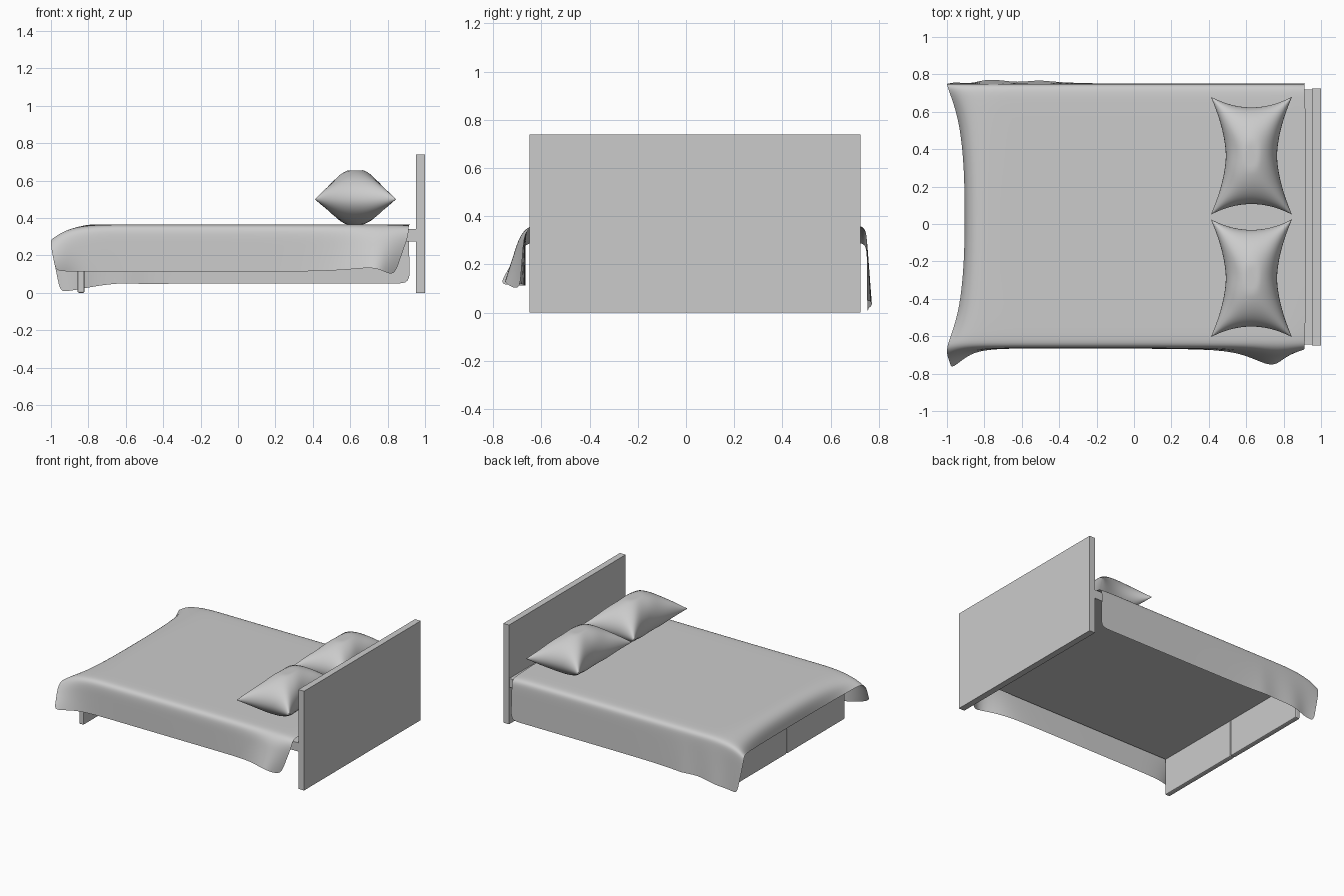
import bpy, bmesh, math
from mathutils import Vector

if "Cube" in bpy.data.objects:
    bpy.data.objects.remove(bpy.data.objects["Cube"])


def finish(name, bm, smooth=True):
    me = bpy.data.meshes.new(name)
    bm.to_mesh(me)
    bm.free()
    ob = bpy.data.objects.new(name, me)
    bpy.context.collection.objects.link(ob)
    for p in me.polygons:
        p.use_smooth = smooth
    return ob


def box(name, x, y, z, bevel=0):
    bm = bmesh.new()
    bmesh.ops.create_cube(bm, size=1)
    for v in bm.verts:
        v.co = [r[0] + (c + 0.5) * (r[1] - r[0]) for c, r in zip(v.co, (x, y, z))]
    ob = finish(name, bm, False)
    if bevel:
        m = ob.modifiers.new("bevel", 'BEVEL')
        m.width, m.segments = bevel, 2
    return ob


def add_grid(bm, rows, flip=False):
    vs = [[bm.verts.new(p) for p in r] for r in rows]
    for a, b in zip(vs, vs[1:]):
        for i in range(len(a) - 1):
            f = [a[i], b[i], b[i + 1], a[i + 1]]
            bm.faces.new(f[::-1] if flip else f)


# headboard, platform and the two foot panels
box("headboard", (0.953, 1.0), (-0.65, 0.725), (0, 0.74))
box("bed_platform", (-0.82, 0.953), (-0.645, 0.72), (0.275, 0.34))
box("foot_panel_front", (-0.858, -0.82), (-0.65, 0.033), (0, 0.3), 0.008)
box("foot_panel_back", (-0.858, -0.82), (0.038, 0.722), (0, 0.3), 0.008)

# blanket: per station the top line (mid x, edge x, mid z, edge z) and both hems
top = [(.92, .912, .365, .36), (.84, .84, .366, .366), (.74, .74, .366, .366),
       (.6, .6, .366, .366), (.3, .3, .366, .366), (-.4, -.4, .366, .366),
       (-.5, -.5, .366, .366), (-.62, -.62, .366, .366), (-.75, -.75, .366, .366),
       (-.84, -.87, .364, .353), (-.897, -.95, .32, .33), (-.905, -1.0, .23, .3)]
front_hem = [(.835, -.69, .09), (.78, -.74, .115), (.72, -.765, .14), (.57, -.68, .12),
             (.3, -.666, .112), (-.4, -.666, .112), (-.5, -.666, .112),
             (-.62, -.666, .112), (-.75, -.668, .112), (-.86, -.685, .113),
             (-.93, -.735, .115), (-.975, -.772, .12)]
back_hem = [(.92, .75, .05), (.84, .75, .05), (.74, .75, .05), (.6, .75, .05),
            (.3, .75, .05), (-.4, .75, .05), (-.5, .775, .045), (-.62, .752, .055),
            (-.77, .78, .035), (-.85, .755, .018), (-.91, .752, .01), (-.95, .758, .003)]
rows = []
for (xm, xe, zm, ze), f, b in zip(top, front_hem, back_hem):
    f, b = Vector(f), Vector(b)
    fe = Vector((xe, -.665 + .3 * (f.y + .665), ze - .05))
    be = Vector((xe, .75, ze - .05))
    row = [f, f.lerp(fe, .35), f.lerp(fe, .7), fe]
    for y in (-.655, -.59, -.45, -.2, .05, .3, .54, .67, .742):
        w = min(1, abs(y - .043) / .68) ** 4
        drop = 0.004 if y in (-.655, .742) else 0
        row.append(Vector((xm + (xe - xm) * w, y, zm + (ze - zm) * w - drop)))
    row += [be, be.lerp(b, .3), be.lerp(b, .65), b]
    rows.append(row)
bm = bmesh.new()
add_grid(bm, rows, flip=True)
bmesh.ops.recalc_face_normals(bm, faces=bm.faces)
bm.faces.ensure_lookup_table()
if sum(f.normal.z for f in bm.faces) < 0:
    bmesh.ops.reverse_faces(bm, faces=bm.faces)
blanket = finish("blanket", bm)
sub = blanket.modifiers.new("smooth", 'SUBSURF')
sub.levels = sub.render_levels = 2


# pillows: two puffed halves meeting at a pinched seam
def pillow(name, cy, n=32):
    bm = bmesh.new()
    param = [math.sin(math.pi / 2 * (2 * i / n - 1)) for i in range(n + 1)]
    for side, h in ((1, .155), (-1, .135)):
        grid = []
        for s in param:
            row = []
            for t in param:
                x = .217 * s * (1 - .37 * (1 - abs(t) ** 1.7))
                y = .315 * t * (1 - .18 * (1 - s * s))
                puff = (max(0, 1 - s * s) * max(0, 1 - t * t)) ** .5
                fold = .006 * math.sin(9 * t + 4 * s) * puff * s * s
                z = .5 + side * h * min(1, 1.05 * puff) + fold
                row.append((.628 + x, cy + y, z))
            grid.append(row)
        add_grid(bm, grid, flip=side < 0)
    bmesh.ops.remove_doubles(bm, verts=bm.verts, dist=1e-5)
    bmesh.ops.recalc_face_normals(bm, faces=bm.faces)
    return finish(name, bm)


pillow("pillow_front", -.29)
pillow("pillow_back", .365)
